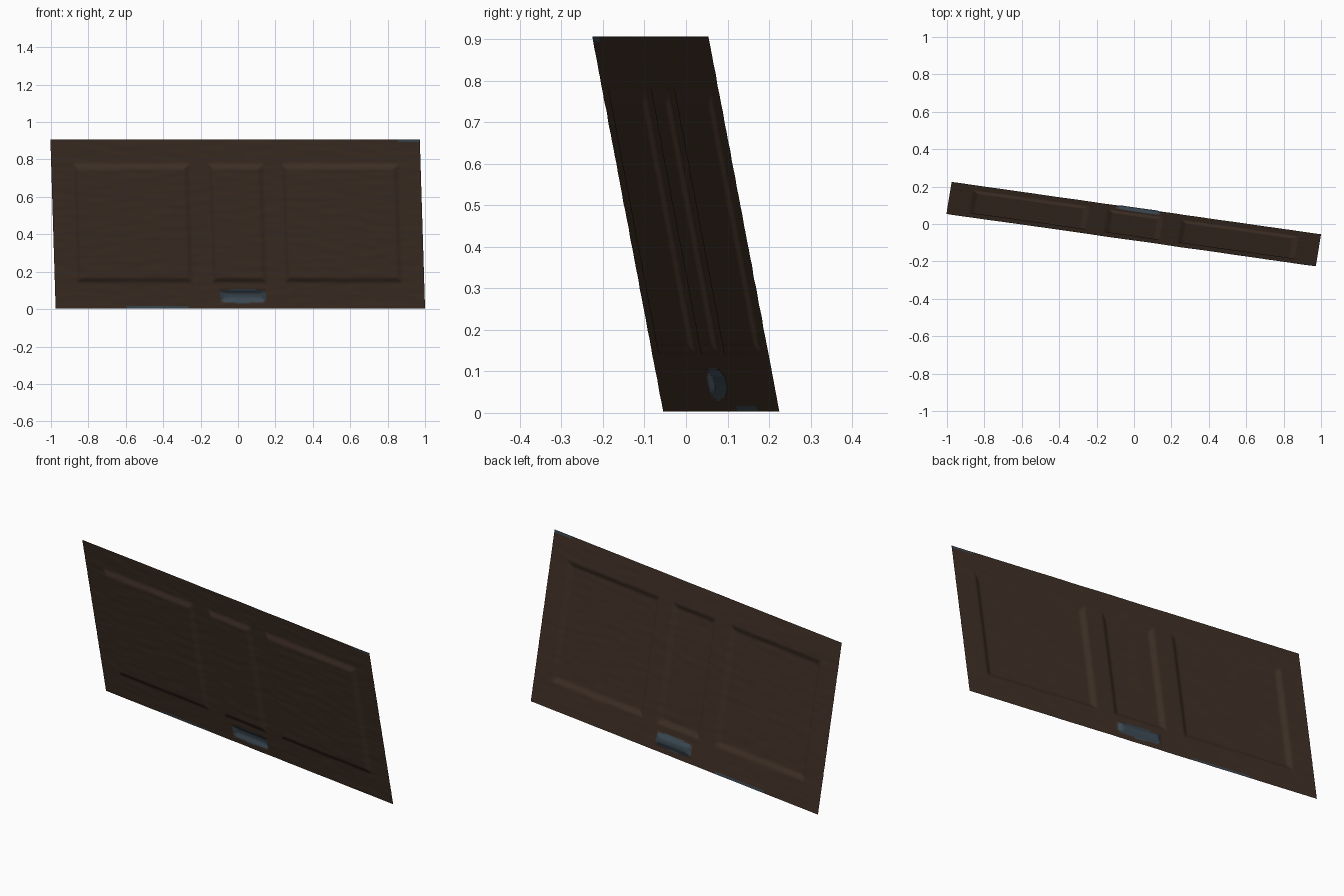
import bpy, bmesh, math
from mathutils import Vector, noise

if "Cube" in bpy.data.objects:
    bpy.data.objects.remove(bpy.data.objects["Cube"])

def material(name, rgb):
    m = bpy.data.materials.new(name)
    m.diffuse_color = (*rgb, 1)
    m.use_nodes = True
    m.node_tree.nodes["Principled BSDF"].inputs["Base Color"].default_value = m.diffuse_color
    return m

brown = material("dark brown wood", (0.046, 0.027, 0.0175))
grey = material("blue grey metal", (0.042, 0.062, 0.080))

# Tilted plane of the door: bottom left corner and its two edge directions
ORIGIN = Vector((-0.975, 0.225, 0.003))
U = Vector((1.975, -0.28, 0.0))
V = Vector((-0.028, -0.171, 0.904))
N = U.cross(V).normalized()            # front side
LU, LV = U.length, V.length

# Embossed fields: (left, right, bottom, top) along the plane
FIELDS = [(-0.865, -0.265, 0.155, 0.775),
          (-0.135, 0.135, 0.155, 0.775),
          (0.26, 0.865, 0.155, 0.775)]
HANDLE = (-0.108, 0.138, 0.032, 0.102)

def inside(s, v, box):
    """Distance inside a box (negative outside)."""
    return min(s - box[0], box[1] - s, v - box[2], box[3] - v)

def smooth(t):
    t = max(0.0, min(1.0, t))
    return t * t * (3 - 2 * t)

def height(s, v):
    h = 0.0
    for f in FIELDS:
        h += 0.013 * smooth((inside(s, v, f) + 0.018) / 0.036)
    h -= 0.014 * smooth((inside(s, v, HANDLE) + 0.004) / 0.03)
    h += 0.0012 * noise.noise(Vector((s * 8, v * 32, 0)))
    return h

def is_metal(s, v):
    # rounded pull plate, plus worn slivers on the rim
    cx, cy = (HANDLE[0] + HANDLE[1]) / 2, (HANDLE[2] + HANDLE[3]) / 2
    dx, dy = (s - cx) / 0.123, (v - cy) / 0.037
    if abs(dx) ** 5 + abs(dy) ** 4 < 1:
        return True
    if v < 0.014 and -0.62 < s < -0.28:
        return True
    return v > LV - 0.014 and s > 0.88

def build_door(nu=300, nv=138):
    bm = bmesh.new()
    rows = []
    for j in range(nv + 1):
        row = []
        for i in range(nu + 1):
            a, b = i / nu, j / nv
            s, v = (a - 0.5) * LU, b * LV
            # slightly uneven upper and lower rims
            row.append(bm.verts.new(ORIGIN + U * a + V * b + N * height(s, v)))
        rows.append(row)
    for j in range(nv):
        for i in range(nu):
            f = bm.faces.new((rows[j][i], rows[j][i + 1],
                              rows[j + 1][i + 1], rows[j + 1][i]))
            f.smooth = True
            s, v = ((i + 0.5) / nu - 0.5) * LU, (j + 0.5) / nv * LV
            f.material_index = 1 if is_metal(s, v) else 0
    me = bpy.data.meshes.new("door_panel")
    bm.to_mesh(me)
    bm.free()
    me.materials.append(brown)
    me.materials.append(grey)
    ob = bpy.data.objects.new("door_panel", me)
    bpy.context.collection.objects.link(ob)

build_door()
